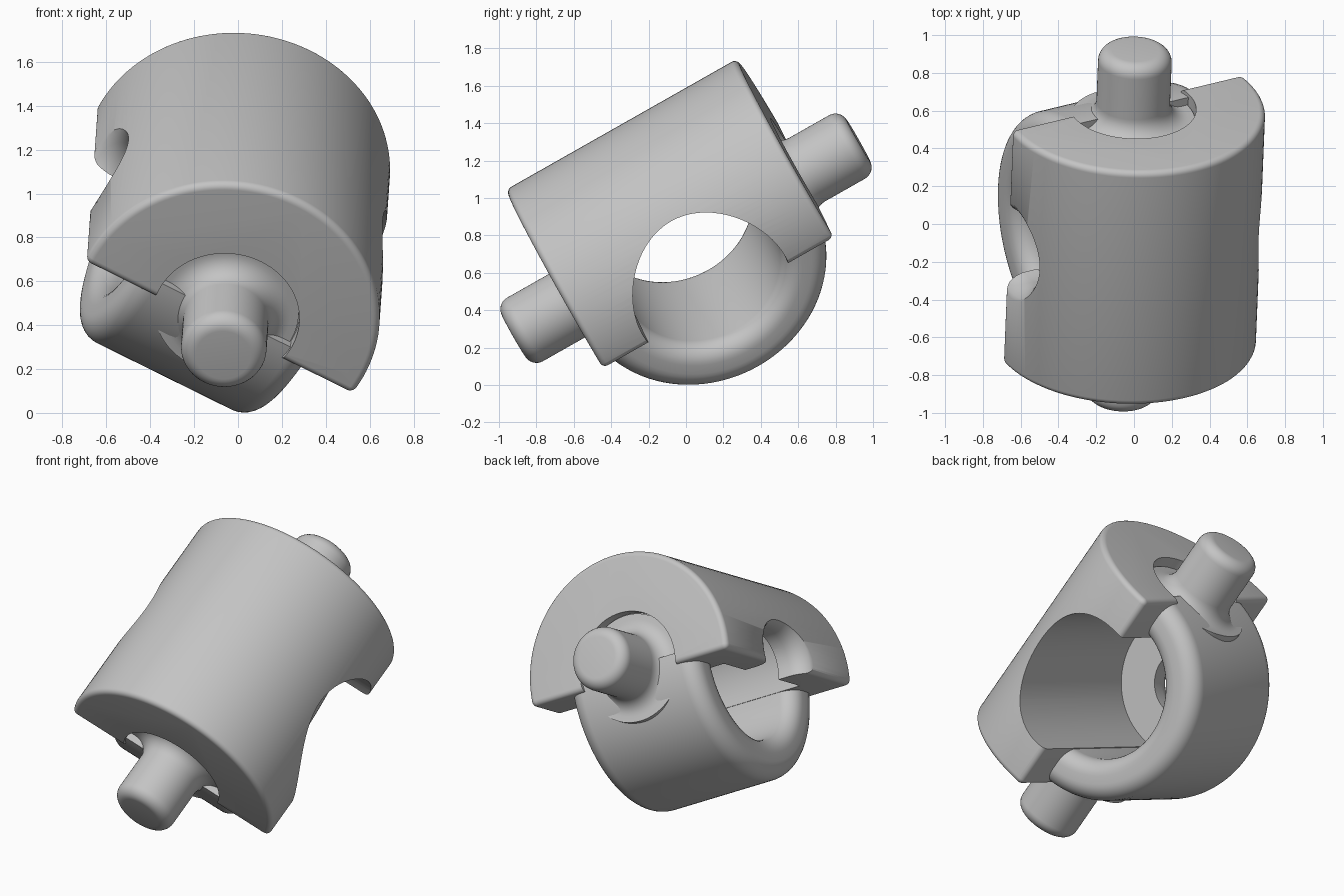
import bpy, bmesh, math
from mathutils import Matrix, Vector

cube = bpy.data.objects.get("Cube")
if cube:
    bpy.data.objects.remove(cube, do_unlink=True)

grey = bpy.data.materials.new("plain_grey")
grey.use_nodes = True
grey.diffuse_color = (0.55, 0.55, 0.55, 1)
grey.node_tree.nodes["Principled BSDF"].inputs["Base Color"].default_value = grey.diffuse_color

# Tilted frame: Y along the pins, X along the ring axis
along = Vector((0.035, 0.87, 0.493)).normalized()
up = Vector((0.876, 0.21, -0.433)).cross(along).normalized()
side = along.cross(up)
FRAME = Matrix.Translation((-0.03, 0, 0.785)) @ Matrix((side, along, up)).transposed().to_4x4()

CAP_R, CAP_HALF, CAP_BOTTOM = 0.70, 0.71, -0.07
BORE, RING_R, RING_HALF = 0.435, 0.69, 0.45


def make_object(name, bm):
    bmesh.ops.remove_doubles(bm, verts=bm.verts, dist=1e-5)
    bmesh.ops.recalc_face_normals(bm, faces=bm.faces)
    mesh = bpy.data.meshes.new(name)
    bm.to_mesh(mesh)
    bm.free()
    mesh.materials.append(grey)
    ob = bpy.data.objects.new(name, mesh)
    bpy.context.collection.objects.link(ob)
    return ob


def lathe(name, profile, turn=0.0, angle=2 * math.pi, closed=False):
    """Spin (position, radius) points about X, then turn the result about Z."""
    bm = bmesh.new()
    verts = [bm.verts.new((a, -r, 0)) for a, r in profile]
    pairs = list(zip(verts, verts[1:])) + ([(verts[-1], verts[0])] if closed else [])
    edges = [bm.edges.new(p) for p in pairs]
    bmesh.ops.spin(bm, geom=verts + edges, cent=(0, 0, 0), axis=(1, 0, 0),
                   angle=angle, steps=72, use_duplicate=False)
    bmesh.ops.remove_doubles(bm, verts=bm.verts, dist=1e-5)
    if closed:
        bmesh.ops.holes_fill(bm, edges=[e for e in bm.edges if e.is_boundary], sides=0)
    bmesh.ops.rotate(bm, verts=bm.verts, matrix=Matrix.Rotation(turn, 3, 'Z'))
    return make_object(name, bm)


def arc(cx, cy, radius, start, end, steps=8):
    angles = [math.radians(start + (end - start) * i / steps) for i in range(steps + 1)]
    return [(cx + radius * math.cos(t), cy + radius * math.sin(t)) for t in angles]


def apply_modifiers(ob):
    graph = bpy.context.evaluated_depsgraph_get()
    mesh = bpy.data.meshes.new_from_object(ob.evaluated_get(graph))
    ob.modifiers.clear()
    ob.data = mesh


def cut(ob, cutter):
    mod = ob.modifiers.new("cut", 'BOOLEAN')
    mod.operation, mod.solver, mod.object = 'DIFFERENCE', 'EXACT', cutter
    apply_modifiers(ob)
    bpy.data.objects.remove(cutter, do_unlink=True)


# Cap: a half round block with softened edges
bm = bmesh.new()
dip = math.degrees(math.asin(-CAP_BOTTOM / CAP_R))
outline = arc(0, 0, CAP_R, -dip, 180 + dip, 72)
face = bm.faces.new([bm.verts.new((x, -CAP_HALF, z)) for x, z in outline])
block = bmesh.ops.extrude_face_region(bm, geom=[face])
bmesh.ops.translate(bm, vec=(0, 2 * CAP_HALF, 0),
                    verts=[v for v in block["geom"] if isinstance(v, bmesh.types.BMVert)])
cap = make_object("cap", bm)
bevel = cap.modifiers.new("soft_edges", 'BEVEL')
bevel.width, bevel.segments, bevel.limit_method = 0.06, 6, 'ANGLE'
bevel.angle_limit = math.radians(40)
apply_modifiers(cap)

# Main bore from one side, small flared notch on the other
cut(cap, lathe("bore_cutter", [(-0.5, 0), (-0.5, BORE), (1, BORE), (1, 0)]))
flare = [(0.72 - 0.14 * math.cos(t), 0.33 - 0.14 * math.sin(t))
         for t in [math.pi / 2 * (1 - i / 8) for i in range(9)]]
flare = arc(0.58, 0.33, 0.13, -90, 0)
cut(cap, lathe("notch_cutter", [(0.3, 0), (0.3, 0.2)] + flare + [(0.9, 0.33), (0.9, 0)], math.pi))

# Round recesses in both end faces
for turn in (math.pi / 2, -math.pi / 2):
    cut(cap, lathe("recess_cutter", [(0.635, 0), (0.635, 0.335), (1, 0.335), (1, 0)], turn))

# Lower half ring with rounded rims
b = 0.1
section = (arc(RING_HALF - b, RING_R - b, b, 0, 90) + arc(b - RING_HALF, RING_R - b, b, 90, 180)
           + arc(b - RING_HALF, 0.44 + b, b, 180, 270) + arc(RING_HALF - b, 0.44 + b, b, 270, 360))
ring = lathe("half_ring", section, angle=math.pi, closed=True)

# Pins with a flange, a filleted root and a rounded tip
pin_profile = ([(0.57, 0), (0.57, 0.33), (0.645, 0.33), (0.645, 0.295)]
               + arc(0.745, 0.295, 0.1, 180, 270)
               + arc(0.99, 0.125, 0.07, 90, 0) + [(1.06, 0)])
front_pin = lathe("front_pin", pin_profile, -math.pi / 2)
back_pin = lathe("back_pin", pin_profile, math.pi / 2)

# Tilt everything into place and smooth the curved faces
bpy.ops.object.select_all(action='DESELECT')
for ob in (cap, ring, front_pin, back_pin):
    ob.data.transform(FRAME)
    ob.select_set(True)
bpy.context.view_layer.objects.active = cap
bpy.ops.object.shade_smooth_by_angle(angle=math.radians(35))
